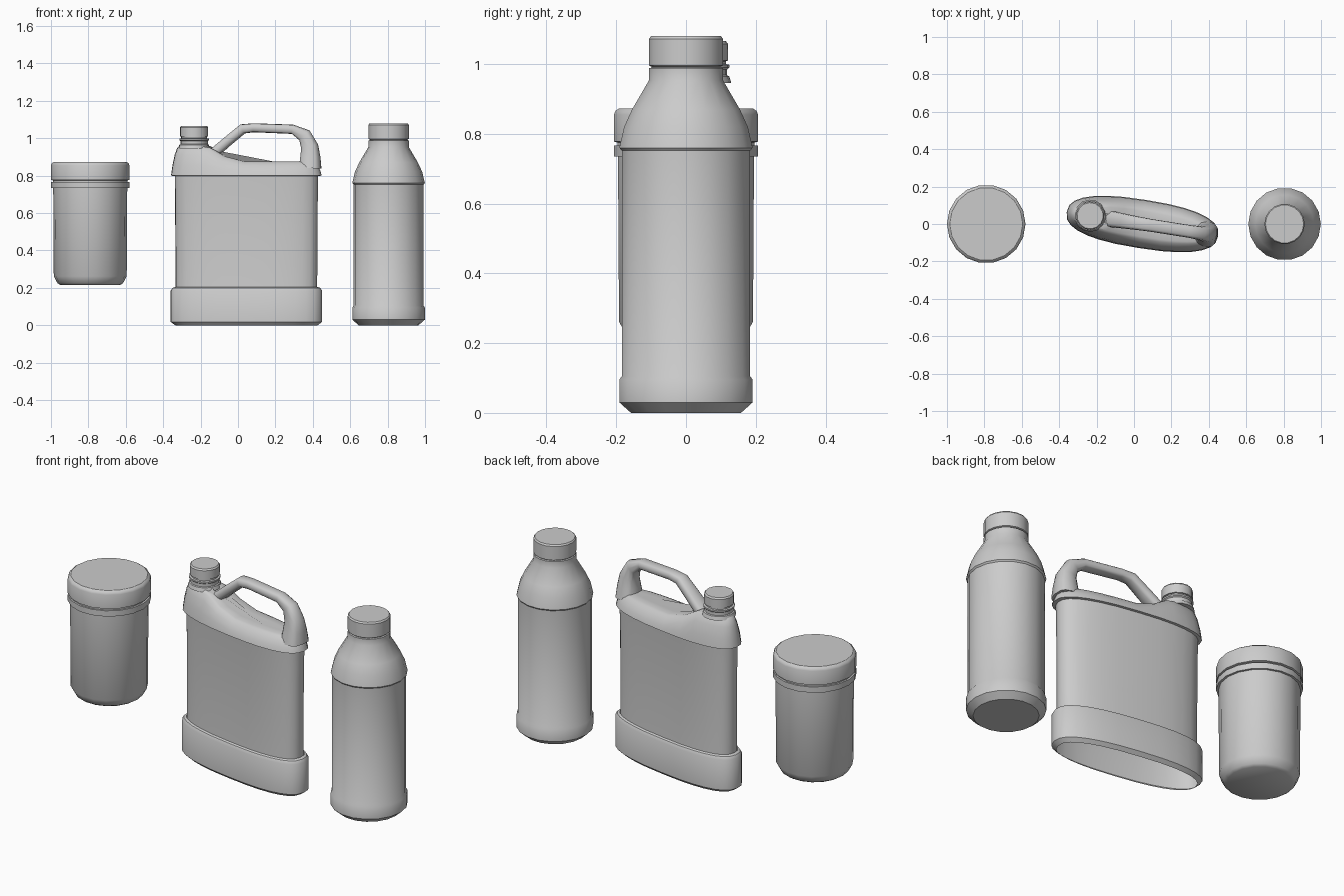
import bpy, bmesh, math
from mathutils import Matrix

cube = bpy.data.objects.get("Cube")
if cube:
    bpy.data.objects.remove(cube, do_unlink=True)

grey = bpy.data.materials.new("plain grey")
grey.use_nodes = True
colour = (0.6, 0.6, 0.6, 1)
grey.diffuse_color = colour
grey.node_tree.nodes["Principled BSDF"].inputs["Base Color"].default_value = colour


def loft(name, rings, cap_start=True, cap_end=True, place=None, angle=35):
    """Skin a list of equal rings of points."""
    bm = bmesh.new()
    loops = [[bm.verts.new(p) for p in ring] for ring in rings]
    n = len(rings[0])
    for a, b in zip(loops, loops[1:]):
        for i in range(n):
            j = (i + 1) % n
            bm.faces.new((a[i], a[j], b[j], b[i]))
    if cap_start:
        bm.faces.new(loops[0][::-1])
    if cap_end:
        bm.faces.new(loops[-1])
    bmesh.ops.recalc_face_normals(bm, faces=bm.faces)
    mesh = bpy.data.meshes.new(name)
    bm.to_mesh(mesh)
    bm.free()
    ob = bpy.data.objects.new(name, mesh)
    bpy.context.collection.objects.link(ob)
    mesh.materials.append(grey)
    if place:
        ob.matrix_world = place
    bpy.ops.object.select_all(action='DESELECT')
    ob.select_set(True)
    bpy.context.view_layer.objects.active = ob
    bpy.ops.object.shade_smooth_by_angle(angle=math.radians(angle))
    return ob


def turned(name, x, y, profile, sides=18, place=None, angle=35):
    """Lathe a (radius, height) profile about a vertical axis."""
    turn = [math.tau * i / sides for i in range(sides)]
    rings = [[(x + r * math.cos(a), y + r * math.sin(a), z) for a in turn]
             for r, z in profile]
    return loft(name, rings, place=place, angle=angle)


def oval(length, width, count=28, power=2.5):
    """Rounded lens outline, given as half length and half width."""
    pts = []
    for i in range(count):
        a = math.tau * i / count
        c, s = math.cos(a), math.sin(a)
        pts.append((length * math.copysign(abs(c) ** (2 / power), c),
                    width * math.copysign(abs(s) ** (2 / power), s)))
    return pts


# Wide jar with a flat lid
turned("jar_body", -0.79, 0, [(0.16, 0.215), (0.175, 0.225), (0.195, 0.262),
                              (0.198, 0.735), (0.21, 0.735), (0.21, 0.767),
                              (0.2, 0.767), (0.2, 0.778)], angle=50)
turned("jar_lid", -0.79, 0, [(0.2, 0.775), (0.21, 0.778), (0.21, 0.855),
                             (0.205, 0.866), (0.195, 0.873)])

# Tall bottle with a screw cap
turned("bottle_body", 0.805, 0, [(0.16, 0), (0.194, 0.03), (0.194, 0.095),
                                 (0.187, 0.105), (0.187, 0.755)])
turned("bottle_shoulder", 0.805, 0, [(0.187, 0.752), (0.194, 0.76), (0.18, 0.82),
                                     (0.157, 0.87), (0.108, 0.953), (0.108, 0.988),
                                     (0.1, 0.99), (0.1, 1.0)])
turned("bottle_cap", 0.805, 0, [(0.1, 0.992), (0.108, 0.996), (0.108, 1.072),
                                (0.102, 1.08)])

# Jug, turned slightly about the vertical
jug = Matrix.Translation((0.045, 0, 0)) @ Matrix.Rotation(math.radians(-9), 4, 'Z')


def level(z, length, width):
    return [(x, y, z) for x, y in oval(length, width)]


loft("jug_base", [level(*s) for s in [(0.0, 0.385, 0.112), (0.018, 0.41, 0.13),
                                      (0.185, 0.41, 0.13), (0.2, 0.4, 0.122),
                                      (0.205, 0.385, 0.112)]],
     cap_start=False, cap_end=False, place=jug)
loft("jug_body", [level(0.2, 0.383, 0.112), level(0.35, 0.384, 0.106),
                  level(0.65, 0.386, 0.106), level(0.81, 0.388, 0.114)],
     cap_start=False, cap_end=False, place=jug)


def crest(x):
    """Height of the shoulder: high at the spout, low under the grip."""
    t = min(max((x + 0.2) / 0.22, 0), 1)
    return 0.96 - 0.085 * t * (2 - t)


# Shoulder rises by a share of the crest height and draws in as it goes
rings = [level(0.798, 0.385, 0.112)]
for share, length, width in [(0, 0.408, 0.126), (0.35, 0.4, 0.118),
                             (0.7, 0.388, 0.1), (0.92, 0.375, 0.082),
                             (1, 0.36, 0.068), (1, 0.3, 0.03)]:
    rings.append([(x, y, 0.8 + share * (crest(x) - 0.8))
                  for x, y in oval(length, width)])
loft("jug_shoulder", rings, cap_start=False, place=jug)

# Spout collar and screw cap
turned("jug_neck", -0.283, 0, [(0.086, 0.945), (0.08, 0.965), (0.074, 0.968),
                               (0.074, 0.985), (0.08, 0.99), (0.08, 0.998),
                               (0.07, 1.0), (0.07, 1.012)], sides=14, place=jug)
turned("jug_cap", -0.283, 0, [(0.07, 1.008), (0.076, 1.01), (0.076, 1.058),
                              (0.07, 1.066)], sides=14, place=jug)

# Grip swept along a path of (x, z, half depth, half width)
path = [(-0.2, 0.9, 0.028, 0.045), (-0.1, 0.985, 0.027, 0.04),
        (-0.02, 1.05, 0.027, 0.036), (0.04, 1.056, 0.024, 0.034),
        (0.25, 1.048, 0.025, 0.034), (0.315, 1.015, 0.038, 0.037),
        (0.342, 0.955, 0.047, 0.045), (0.346, 0.9, 0.054, 0.056),
        (0.345, 0.84, 0.06, 0.068)]
rings = []
for i, (x, z, depth, width) in enumerate(path):
    a, b = path[max(i - 1, 0)], path[min(i + 1, len(path) - 1)]
    dx, dz = b[0] - a[0], b[1] - a[1]
    size = math.hypot(dx, dz)
    rings.append([(x - dz / size * u, y, z + dx / size * u)
                  for u, y in oval(depth, width, 12, 3)])
loft("jug_handle", rings, place=jug, angle=50)
